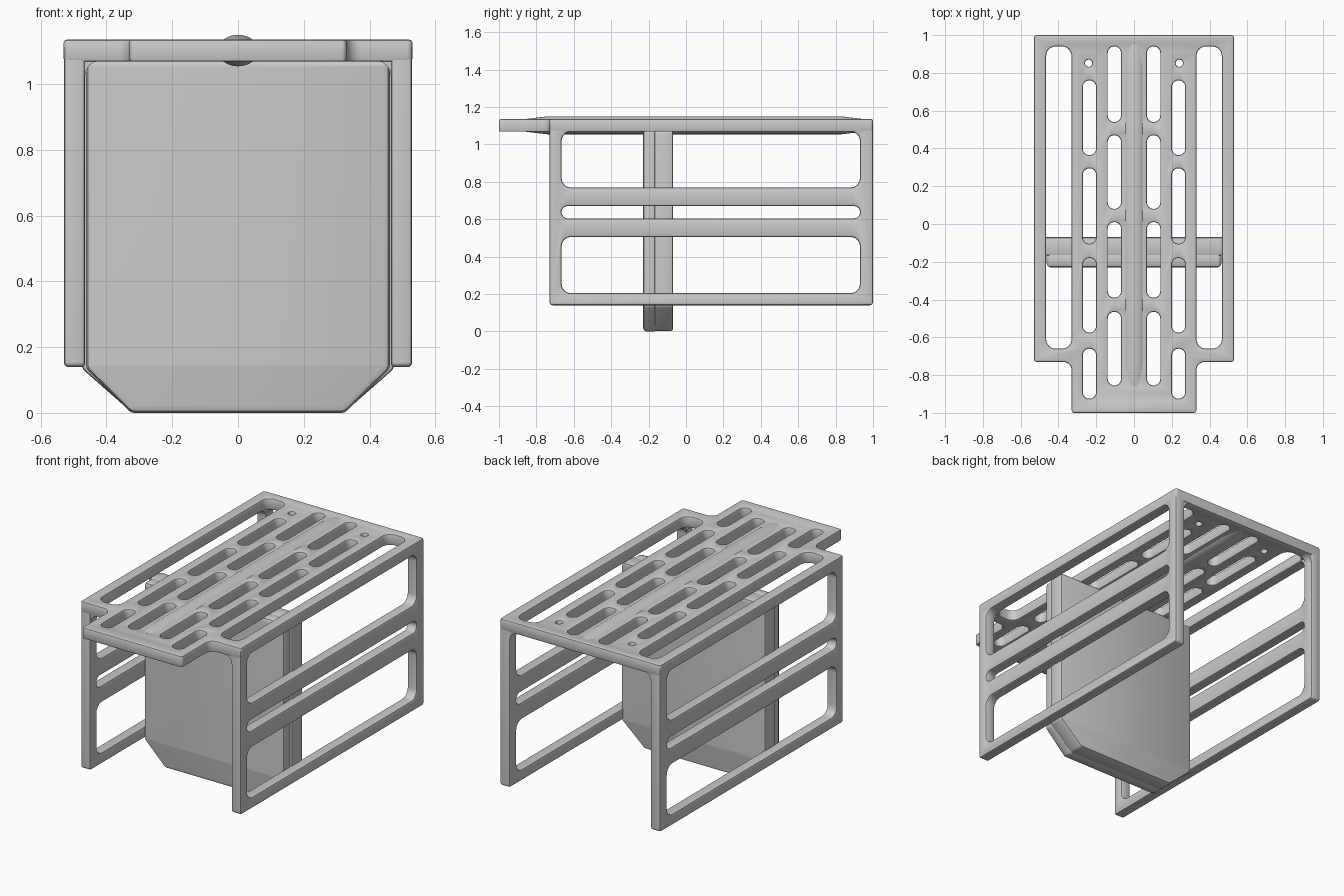
import bpy, bmesh, math
from mathutils import Vector, Matrix

if "Cube" in bpy.data.objects:
    bpy.data.objects.remove(bpy.data.objects["Cube"])

BEV = 0.01


def rounded(pts, seg=6):
    """Closed outline from (x, y, radius) corners."""
    out, n = [], len(pts)
    for i, (x, y, r) in enumerate(pts):
        p = Vector((x, y))
        a = (Vector(pts[i - 1][:2]) - p).normalized()
        b = (Vector(pts[(i + 1) % n][:2]) - p).normalized()
        half = a.angle(b) / 2
        t = r / math.tan(half)
        c = p + (a + b).normalized() * r / math.sin(half)
        s, e = (p + a * t - c).normalized(), (p + b * t - c).normalized()
        out += [c + s.slerp(e, k / seg).normalized() * r for k in range(seg + 1)]
    return out


def rect(x0, x1, y0, y1, r):
    r = min(r, 0.49 * (x1 - x0), 0.49 * (y1 - y0))
    return rounded([(x0, y0, r), (x1, y0, r), (x1, y1, r), (x0, y1, r)])


def finish(ob):
    bpy.ops.object.select_all(action='DESELECT')
    ob.select_set(True)
    bpy.context.view_layer.objects.active = ob
    bpy.ops.object.shade_smooth_by_angle(angle=math.radians(35))


def plate(name, loops, lo, hi, rot=Matrix(), bev=BEV):
    """Filled outline with holes, extruded from lo to hi with rounded rims."""
    cu = bpy.data.curves.new(name, 'CURVE')
    cu.dimensions, cu.fill_mode = '2D', 'BOTH'
    cu.extrude = (hi - lo) / 2 - bev
    cu.bevel_depth, cu.bevel_resolution, cu.offset = bev, 1, -bev
    for loop in loops:
        sp = cu.splines.new('POLY')
        sp.points.add(len(loop) - 1)
        for q, v in zip(sp.points, loop):
            q.co = (v[0], v[1], 0, 1)
        sp.use_cyclic_u = True
    ob = bpy.data.objects.new(name, cu)
    bpy.context.collection.objects.link(ob)
    bpy.ops.object.select_all(action='DESELECT')
    ob.select_set(True)
    bpy.context.view_layer.objects.active = ob
    bpy.ops.object.convert(target='MESH')
    ob = bpy.context.object
    ob.name = name
    ob.data.transform(rot @ Matrix.Translation((0, 0, (lo + hi) / 2)))
    bm = bmesh.new()
    bm.from_mesh(ob.data)
    bmesh.ops.remove_doubles(bm, verts=bm.verts, dist=1e-5)
    bmesh.ops.recalc_face_normals(bm, faces=bm.faces)
    bm.to_mesh(ob.data)
    bm.free()
    finish(ob)
    return ob


SIDE = Matrix(((0, 0, 1, 0), (1, 0, 0, 0), (0, 1, 0, 0), (0, 0, 0, 1)))  # drawn in y-z
FRONT = Matrix.Rotation(math.pi / 2, 4, 'X')                            # drawn in x-z

# slotted top plate with narrower front tongue
R = 0.015
half = [(0.33, -1, R), (0.33, -0.73, 0.045), (0.53, -0.73, R), (0.53, 1, R)]
loops = [rounded(half + [(-x, y, r) for x, y, r in reversed(half)])]
inner = [(0.54, 0.94), (0.08, 0.47), (-0.39, 0.01), (-0.855, -0.465)]
outer = [(0.365, 0.76), (-0.105, 0.295), (-0.575, -0.18), (-0.925, -0.66)]
for s in (-1, 1):
    for cx, spans in ((0.104, inner), (0.236, outer)):
        for a, b in spans:
            loops.append(rect(s * cx - 0.035, s * cx + 0.035, a, b, 0.035))
    loops.append(rect(s * 0.398 - 0.067, s * 0.398 + 0.067, -0.66, 0.94, 0.05))
    loops.append(rect(s * 0.24 - 0.019, s * 0.24 + 0.019, 0.832, 0.87, 0.019))
plate("top_plate", loops, 1.068, 1.135, bev=0.008)

# side frames with three windows each, and fillets under the top bars
for s, tag in ((-1, "left"), (1, "right")):
    frame = [rect(-0.729, 0.999, 0.14, 1.127, R)]
    for z0, z1 in ((0.205, 0.505), (0.605, 0.67), (0.77, 1.068)):
        frame.append(rect(-0.665, 0.93, z0, z1, 0.05))
    lo, hi = sorted((s * 0.465, s * 0.529))
    plate(tag + "_side_frame", frame, lo, hi, SIDE)
    arc = [(s * (0.42 + 0.045 * math.cos(t)), 1.025 + 0.045 * math.sin(t))
           for t in [k * math.pi / 16 for k in range(9)]]
    corner = [(s * 0.475, 1.025)] + arc + [(s * 0.42, 1.08), (s * 0.475, 1.08)]
    for end, y0, y1 in (("front", -0.725, -0.668), ("back", 0.945, 0.995)):
        plate(tag + "_" + end + "_fillet", [corner], -y1, -y0, FRONT, bev=0.0)


# cross wall: slightly narrower front layer on a back layer joined to the frames
def wall(w, z0):
    h = [(0.325, z0, 0.03), (w, 0.135, 0.03), (w, 1.075, 0.02)]
    return rounded(h + [(-x, z, r) for x, z, r in reversed(h)])


plate("cross_wall_front", [wall(0.462, 0.0)], 0.15, 0.23, FRONT, bev=0.02)
plate("cross_wall_back", [wall(0.475, 0.003)], 0.07, 0.168, FRONT)

# central stiffening ridge, domed above and below the top plate
bm = bmesh.new()
rings = []
for y, k in ((-0.86, 0.7), (-0.74, 1), (0.83, 1), (0.95, 0.7)):
    rings.append([bm.verts.new((0.062 * math.cos(t), y, 1.102 + 0.048 * k * math.sin(t)))
                  for t in [i * math.tau / 24 for i in range(24)]])
for a, b in zip(rings, rings[1:]):
    for i in range(24):
        j = (i + 1) % 24
        bm.faces.new((a[i], a[j], b[j], b[i]))
bm.faces.new(rings[0])
bm.faces.new(rings[-1])
bmesh.ops.recalc_face_normals(bm, faces=bm.faces)
me = bpy.data.meshes.new("centre_ridge")
bm.to_mesh(me)
bm.free()
ridge = bpy.data.objects.new("centre_ridge", me)
bpy.context.collection.objects.link(ridge)
finish(ridge)
